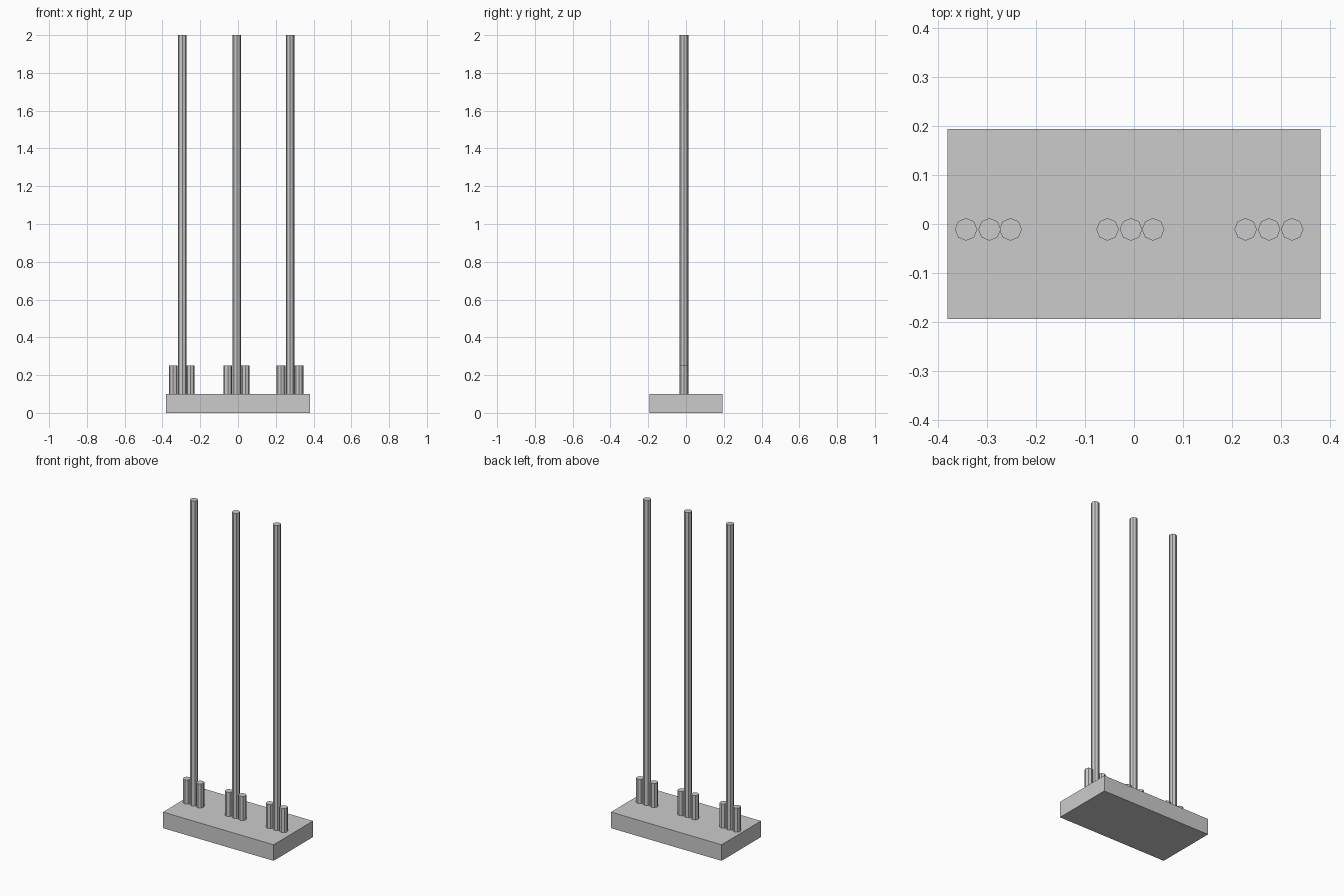
import bpy

if "Cube" in bpy.data.objects:
    bpy.data.objects.remove(bpy.data.objects["Cube"])

ROD_R = 0.023
ROD_Y = -0.011
BASE_TOP = 0.1


def rod(name, x, top):
    """Eight-sided rod standing on the base."""
    h = top - BASE_TOP
    bpy.ops.mesh.primitive_cylinder_add(
        vertices=8, radius=ROD_R, depth=h, location=(x, ROD_Y, BASE_TOP + h / 2))
    bpy.context.object.name = name


# Base slab
bpy.ops.mesh.primitive_cube_add(size=1, location=(0, 0, BASE_TOP / 2))
base = bpy.context.object
base.name = "base"
base.scale = (0.762, 0.388, BASE_TOP)
bpy.ops.object.transform_apply(location=False, rotation=False, scale=True)

# Three groups: a tall pole between two short pegs
groups = {
    "left": (-0.343, -0.295, -0.252),
    "middle": (-0.054, -0.006, 0.039),
    "right": (0.228, 0.276, 0.323),
}
for side, (x0, x1, x2) in groups.items():
    rod(side + "_peg_a", x0, 0.25)
    rod(side + "_pole", x1, 2.0)
    rod(side + "_peg_b", x2, 0.25)
